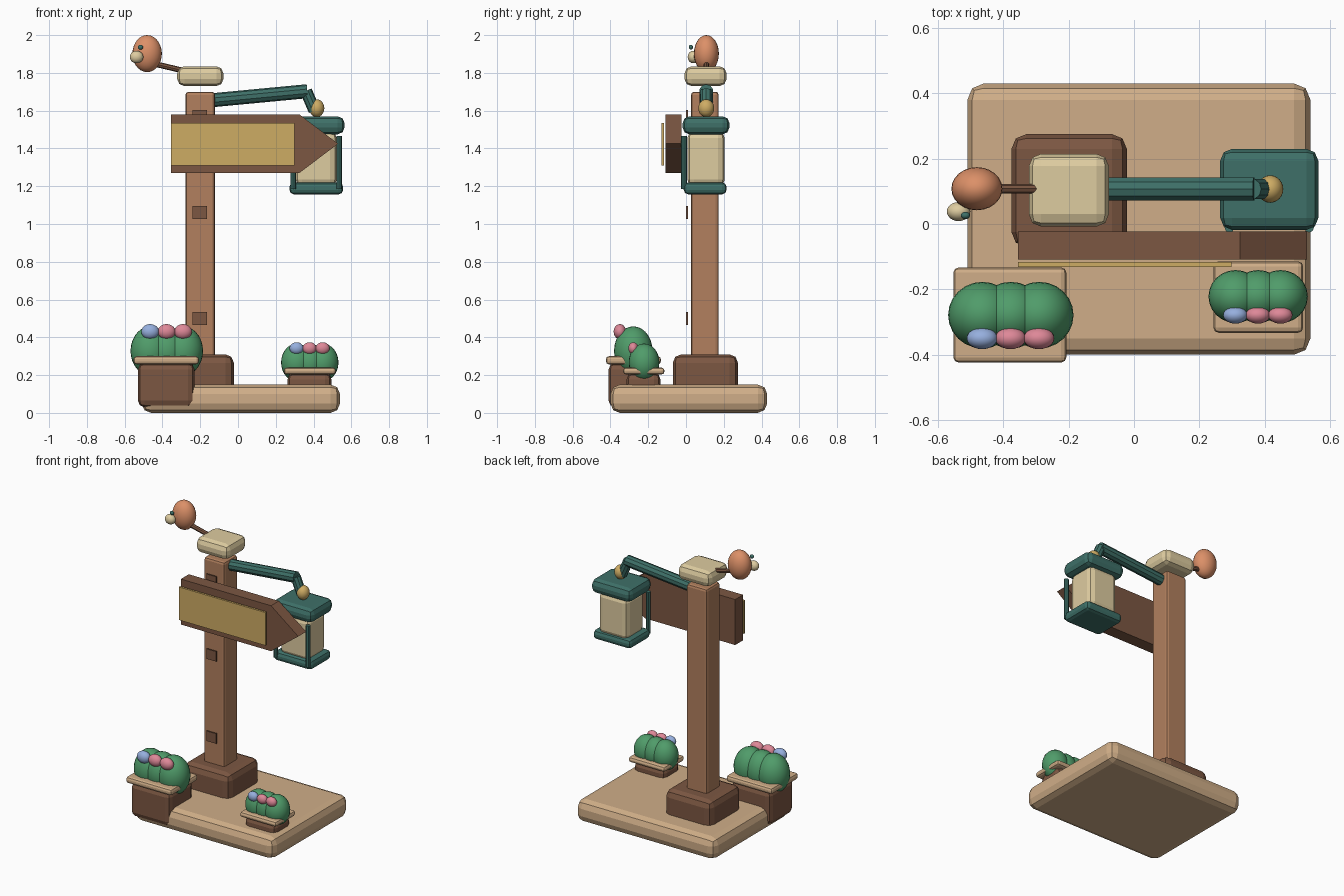
import bpy, bmesh, math
from mathutils import Vector

if "Cube" in bpy.data.objects:
    bpy.data.objects.remove(bpy.data.objects["Cube"])


def mat(name, r, g, b):
    def lin(c):
        c /= 255
        return c / 12.92 if c <= 0.04045 else ((c + 0.055) / 1.055) ** 2.4
    m = bpy.data.materials.new(name)
    m.diffuse_color = (lin(r), lin(g), lin(b), 1)
    m.use_nodes = True
    m.node_tree.nodes["Principled BSDF"].inputs["Base Color"].default_value = m.diffuse_color
    return m


TAN = mat("tan_stone", 208, 174, 136)
WOOD = mat("post_wood", 178, 128, 94)
BROWN = mat("dark_wood", 124, 87, 66)
TEAL = mat("teal_metal", 62, 112, 104)
CREAM = mat("cream", 222, 204, 160)
GOLD = mat("gold", 206, 172, 100)
ORANGE = mat("bird_orange", 220, 144, 104)
GREEN = mat("leaf_green", 80, 156, 106)
PINK = mat("petal_pink", 222, 136, 152)
BLUE = mat("petal_blue", 150, 175, 222)


def finish(name, bm, material, smooth=False):
    bmesh.ops.recalc_face_normals(bm, faces=bm.faces)
    me = bpy.data.meshes.new(name)
    bm.to_mesh(me)
    bm.free()
    me.materials.append(material)
    for p in me.polygons:
        p.use_smooth = smooth
    ob = bpy.data.objects.new(name, me)
    bpy.context.collection.objects.link(ob)
    return ob


def box(name, x, y, z, material, bevel=0.0):
    """Box from (min, max) ranges, with optional rounded edges."""
    bm = bmesh.new()
    bmesh.ops.create_cube(bm, size=1)
    for v in bm.verts:
        v.co = [(r[0] + r[1]) / 2 + c * (r[1] - r[0]) for c, r in zip(v.co, (x, y, z))]
    if bevel:
        bmesh.ops.bevel(bm, geom=bm.edges[:], offset=bevel, segments=2,
                        profile=0.5, affect='EDGES')
    return finish(name, bm, material)


def ball(name, centre, radii, material):
    bm = bmesh.new()
    bmesh.ops.create_uvsphere(bm, u_segments=24, v_segments=14, radius=1)
    for v in bm.verts:
        v.co = [c + r * k for c, r, k in zip(centre, radii, v.co)]
    return finish(name, bm, material, True)


def rod(name, a, b, radius, material, sides=10):
    a, b = Vector(a), Vector(b)
    bm = bmesh.new()
    bmesh.ops.create_cone(bm, cap_ends=True, segments=sides, radius1=radius,
                          radius2=radius, depth=(b - a).length)
    rot = (b - a).to_track_quat('Z', 'Y')
    for v in bm.verts:
        v.co = rot @ v.co + (a + b) / 2
    return finish(name, bm, material)


def planter(name, pot, rim, bush, bush_r, step, flower, flower_r):
    """Pot with rim, three overlapping bushes and three blossoms."""
    box(name + "_pot", *pot, BROWN, 0.035)
    box(name + "_rim", *rim, TAN, 0.016)
    for i in (-1, 0, 1):
        ball(f"{name}_bush_{i + 2}", (bush[0] + i * step, bush[1], bush[2]), bush_r, GREEN)
        ball(f"{name}_blossom_{i + 2}", (flower[0] + i * step, flower[1], flower[2]),
             flower_r, BLUE if i < 0 else PINK)


# Ground slab and post
box("base_slab", (-0.51, 0.54), (-0.40, 0.43), (0, 0.15), TAN, 0.05)
box("post_foot", (-0.375, -0.022), (-0.07, 0.275), (0.09, 0.31), BROWN, 0.045)
box("post", (-0.278, -0.122), (0.027, 0.173), (0.15, 1.70), WOOD, 0.016)
box("post_cap", (-0.322, -0.077), (-0.008, 0.215), (1.73, 1.835), CREAM, 0.038)
for i, z in enumerate((0.50, 1.06, 1.57)):
    box(f"post_notch_{i + 1}", (-0.24, -0.165), (0.001, 0.010), (z - 0.034, z + 0.034), BROWN)

# Arrow sign: extruded outline with a gold panel
outline = [(-0.355, 1.27), (0.325, 1.27), (0.53, 1.425), (0.325, 1.58), (-0.355, 1.58)]
bm = bmesh.new()
face = bm.faces.new([bm.verts.new((x, -0.108, z)) for x, z in outline])
ext = bmesh.ops.extrude_face_region(bm, geom=[face])
for g in ext["geom"]:
    if isinstance(g, bmesh.types.BMVert):
        g.co.y = -0.023
# keep the front cap closed
if not face.is_valid:
    bm.faces.new([v for v in bm.verts if v.co.y < -0.1])
finish("arrow_sign", bm, BROWN)
box("sign_panel", (-0.355, 0.298), (-0.131, -0.117), (1.31, 1.535), GOLD)

# Lamp arm
rod("lamp_arm", (-0.14, 0.107, 1.655), (0.367, 0.107, 1.703), 0.037, TEAL)
rod("lamp_arm_drop", (0.36, 0.107, 1.705), (0.405, 0.107, 1.60), 0.032, TEAL)
ball("lamp_knob", (0.417, 0.107, 1.613), (0.040, 0.042, 0.047), GOLD)

# Lantern
box("lantern_roof", (0.264, 0.564), (-0.018, 0.230), (1.475, 1.57), TEAL, 0.036)
box("lantern_glass", (0.305, 0.523), (0.007, 0.205), (1.20, 1.49), CREAM, 0.035)
box("lantern_floor", (0.272, 0.557), (-0.012, 0.215), (1.157, 1.22), TEAL, 0.024)
for side in (-1, 1):
    rod(f"lantern_bar_{'left' if side < 0 else 'right'}",
        (0.414 + side * 0.122, -0.011, 1.185), (0.414 + side * 0.122, -0.011, 1.466),
        0.015, TEAL, 8)

# Bird on its perch
rod("perch", (-0.46, 0.108, 1.852), (-0.29, 0.108, 1.812), 0.015, BROWN, 8)
ball("bird_body", (-0.481, 0.108, 1.902), (0.078, 0.066, 0.098), ORANGE)
ball("bird_beak", (-0.537, 0.038, 1.884), (0.036, 0.029, 0.033), CREAM)
ball("bird_eye", (-0.516, 0.026, 1.936), (0.014, 0.011, 0.013), TEAL)

# Planters
planter("left_planter",
        ((-0.53, -0.23), (-0.41, -0.145), (0.03, 0.265)),
        ((-0.553, -0.207), (-0.424, -0.133), (0.257, 0.30)),
        (-0.377, -0.279, 0.328), (0.105, 0.102, 0.13), 0.087,
        (-0.378, -0.350, 0.430), (0.047, 0.033, 0.040))
planter("right_planter",
        ((0.262, 0.495), (-0.315, -0.135), (0.06, 0.212)),
        ((0.243, 0.518), (-0.333, -0.114), (0.203, 0.24)),
        (0.380, -0.222, 0.267), (0.083, 0.081, 0.10), 0.069,
        (0.379, -0.279, 0.342), (0.037, 0.026, 0.032))
